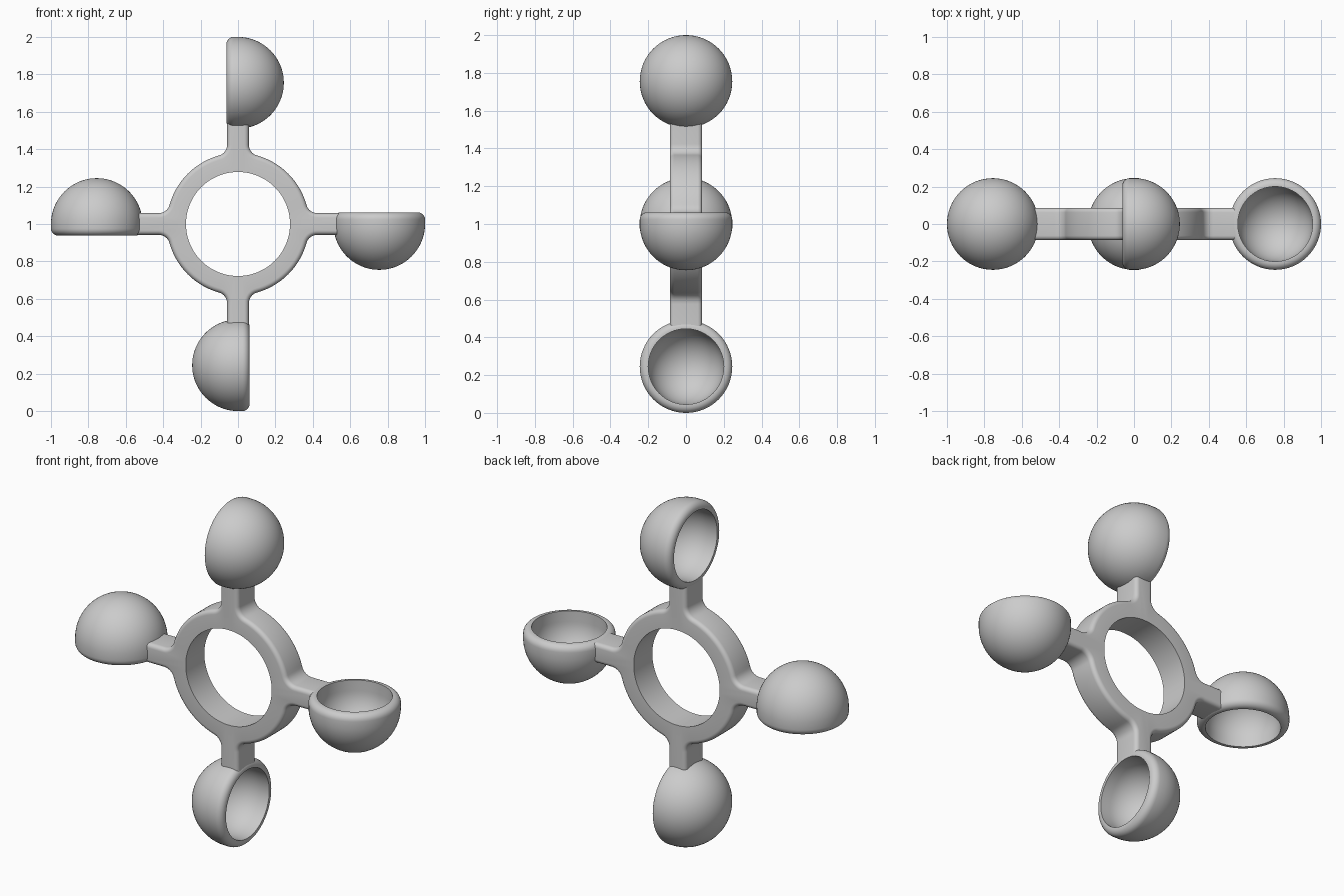
import bpy, bmesh, math
from mathutils import Matrix, Vector

if "Cube" in bpy.data.objects:
    bpy.data.objects.remove(bpy.data.objects["Cube"])

grey = bpy.data.materials.new("light grey")
grey.use_nodes = True
colour = (0.6, 0.6, 0.6, 1)
grey.diffuse_color = colour
grey.node_tree.nodes["Principled BSDF"].inputs["Base Color"].default_value = colour

CENTRE = Vector((0, 0, 1))
HOLE, RING, FILLET = 0.278, 0.38, 0.06
ARM_HALF, ARM_END, DEPTH, BEVEL = 0.058, 0.54, 0.086, 0.024
CUP_AT, CUP_R, CUP_IN, RIM = 0.755, 0.245, 0.2, 0.062


def arc(cx, cz, r, start, end, steps):
    """Points on an arc, both ends included."""
    return [(cx + r * math.cos(start + (end - start) * i / steps),
             cz + r * math.sin(start + (end - start) * i / steps)) for i in range(steps + 1)]


def finish(bm, name):
    bmesh.ops.recalc_face_normals(bm, faces=bm.faces)
    mesh = bpy.data.meshes.new(name)
    bm.to_mesh(mesh)
    bm.free()
    mesh.materials.append(grey)
    ob = bpy.data.objects.new(name, mesh)
    bpy.context.collection.objects.link(ob)
    bpy.ops.object.select_all(action='DESELECT')
    ob.select_set(True)
    bpy.context.view_layer.objects.active = ob
    bpy.ops.object.shade_smooth_by_angle(angle=math.radians(35))
    return ob


def outline(inset):
    """Ring with four filleted arms, shrunk by an inset, as (x, z) points."""
    fz = ARM_HALF + FILLET
    fx = math.sqrt((RING + FILLET) ** 2 - fz ** 2)
    a = math.atan2(fz, fx)
    side = arc(fx, fz, FILLET + inset, -math.pi / 2, a - math.pi, 8)
    upper = [(ARM_END, ARM_HALF - inset)] + side
    upper += arc(0, 0, RING - inset, a, math.pi / 4, 12)[1:]
    lower = [(x, -z) for x, z in reversed(upper)][1:]
    points = []
    for k in range(4):
        c, s = math.cos(k * math.pi / 2), math.sin(k * math.pi / 2)
        points += [(c * x - s * z, s * x + c * z) for x, z in lower + upper]
    return points


# Hub: rounded outer edges, sharp round hole
bm = bmesh.new()
layers = []
front = [(BEVEL * (1 - math.sin(t)), -DEPTH + BEVEL * (1 - math.cos(t)))
         for t in [i * math.pi / 10 for i in range(6)]]
for inset, y in front + [(d, -y) for d, y in reversed(front)]:
    layers.append([(x, y, z) for x, z in outline(inset)])
rim = [math.atan2(z, x) for x, z in outline(BEVEL)]
for y in (DEPTH, -DEPTH):
    layers.append([(HOLE * math.cos(a), y, HOLE * math.sin(a)) for a in rim])
loops = [[bm.verts.new(Vector(p) + CENTRE) for p in layer] for layer in layers]
for i, loop in enumerate(loops):
    after = loops[(i + 1) % len(loops)]
    for j in range(len(loop)):
        k = (j + 1) % len(loop)
        bm.faces.new((loop[j], loop[k], after[k], after[j]))
finish(bm, "ring_with_arms")

# Cups: one lathed bowl, repeated a quarter turn at a time
edge = 0.038
profile = arc(0, 0, CUP_R, -math.pi / 2, 0, 20)
profile += arc(CUP_R - edge, RIM - edge, edge, 0, math.pi / 2, 6)
profile += [(CUP_IN, RIM)] + arc(0, 0, CUP_IN, 0, -math.pi / 2, 18)
for k, name in enumerate(("left_cup", "top_cup", "right_cup", "bottom_cup")):
    bm = bmesh.new()
    verts = [bm.verts.new((x, 0, z)) for x, z in profile]
    edges = [bm.edges.new(pair) for pair in zip(verts, verts[1:])]
    bmesh.ops.spin(bm, geom=verts + edges, cent=(0, 0, 0), axis=(0, 0, 1),
                   angle=math.tau, steps=64)
    bmesh.ops.remove_doubles(bm, verts=bm.verts, dist=0.0005)
    turn = Matrix.Rotation(-k * math.pi / 2, 4, 'Y')
    place = Matrix.Translation(CENTRE) @ turn @ Matrix.Translation((CUP_AT, 0, 0))
    bmesh.ops.transform(bm, matrix=place, verts=bm.verts)
    finish(bm, name)
